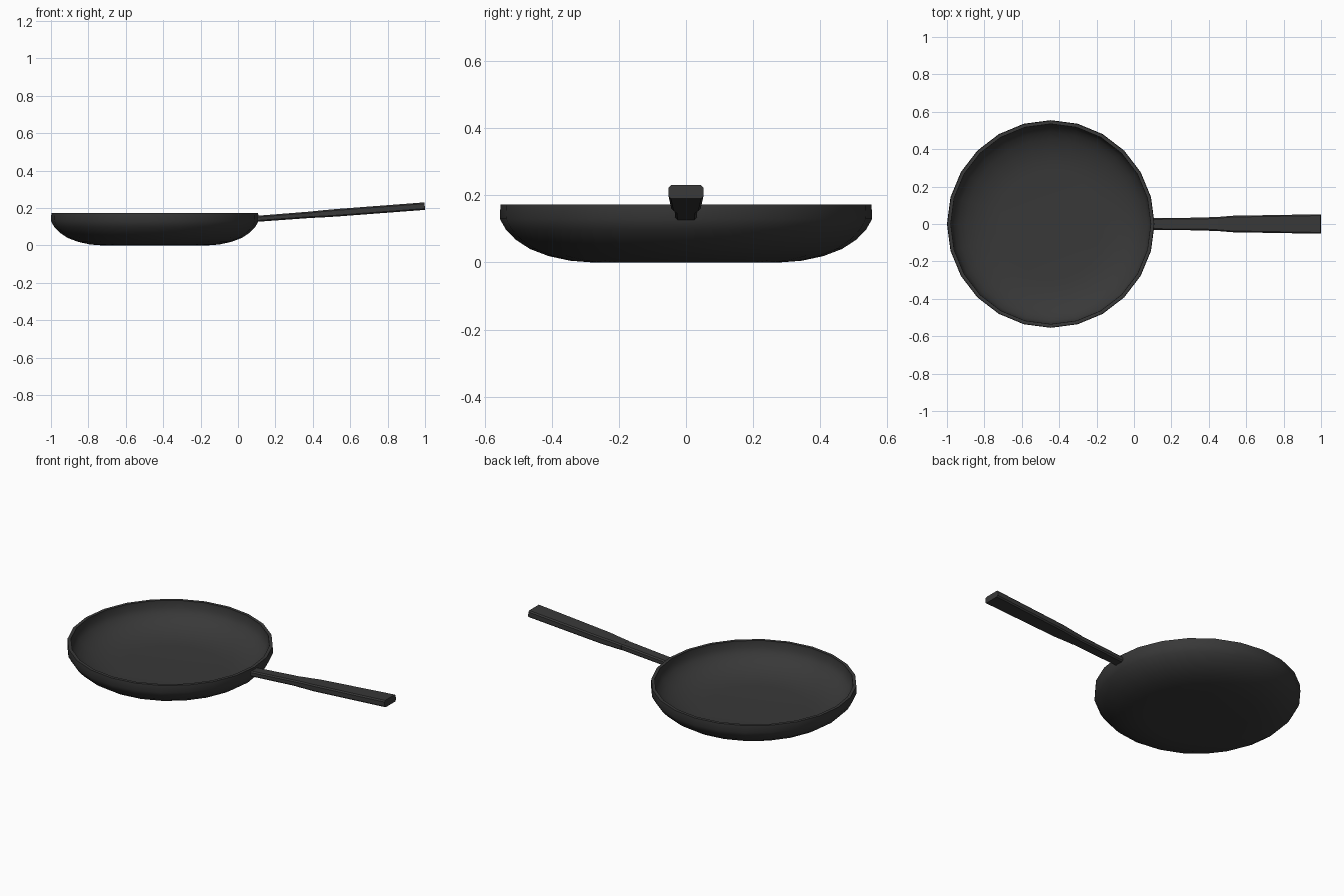
import bpy, bmesh, math

if "Cube" in bpy.data.objects:
    bpy.data.objects.remove(bpy.data.objects["Cube"])

black = bpy.data.materials.new("matte black")
black.diffuse_color = (0.04, 0.04, 0.04, 1)
black.use_nodes = True
black.node_tree.nodes["Principled BSDF"].inputs["Base Color"].default_value = black.diffuse_color


def make_object(name, bm, angle):
    bmesh.ops.recalc_face_normals(bm, faces=bm.faces)
    mesh = bpy.data.meshes.new(name)
    bm.to_mesh(mesh)
    bm.free()
    mesh.materials.append(black)
    ob = bpy.data.objects.new(name, mesh)
    bpy.context.collection.objects.link(ob)
    bpy.ops.object.select_all(action='DESELECT')
    bpy.context.view_layer.objects.active = ob
    ob.select_set(True)
    bpy.ops.object.shade_smooth_by_angle(angle=math.radians(angle))
    return ob


def loft(bm, rings):
    """Skin a list of closed point rings and cap both ends."""
    loops = [[bm.verts.new(p) for p in ring] for ring in rings]
    for a, b in zip(loops, loops[1:]):
        n = len(a)
        for i in range(n):
            bm.faces.new((a[i], a[(i + 1) % n], b[(i + 1) % n], b[i]))
    bm.faces.new(loops[0])
    bm.faces.new(loops[-1])


# Pan body: (radius, height) from outer base, over the rim, to the inner floor
SIDES, PAN_X = 24, -0.445
profile = [(0.28, 0.0), (0.345, 0.005), (0.41, 0.019), (0.465, 0.04),
           (0.508, 0.068), (0.537, 0.098), (0.555, 0.13), (0.553, 0.172),
           (0.535, 0.172), (0.534, 0.132), (0.518, 0.104), (0.492, 0.078),
           (0.452, 0.055), (0.40, 0.036), (0.34, 0.024), (0.28, 0.02)]
bm = bmesh.new()
loft(bm, [[(PAN_X + r * math.cos(math.tau * i / SIDES),
            r * math.sin(math.tau * i / SIDES), z) for i in range(SIDES)]
          for r, z in profile])
make_object("pan_body", bm, 40)


# Handle: chamfered rectangular sections along a gently rising axis
def section(x, w, h, c):
    z = 0.143 + 0.0755 * (x - 0.11)
    pts = [(w, h - c), (w - c, h), (c - w, h), (-w, h - c),
           (-w, c - h), (c - w, -h), (w - c, -h), (w, c - h)]
    return [(x - dz * 0.0755, y, z + dz) for y, dz in pts]


bm = bmesh.new()
loft(bm, [section(0.095, 0.032, 0.016, 0.007),
          section(0.39, 0.034, 0.017, 0.007),
          section(0.46, 0.035, 0.017, 0.007)])
make_object("handle_stem", bm, 30)

bm = bmesh.new()
loft(bm, [section(0.40, 0.036, 0.0175, 0.007),
          section(0.455, 0.038, 0.019, 0.007),
          section(0.525, 0.044, 0.020, 0.007),
          section(0.76, 0.048, 0.020, 0.007),
          section(0.9985, 0.052, 0.020, 0.007)])
make_object("handle_grip", bm, 30)
